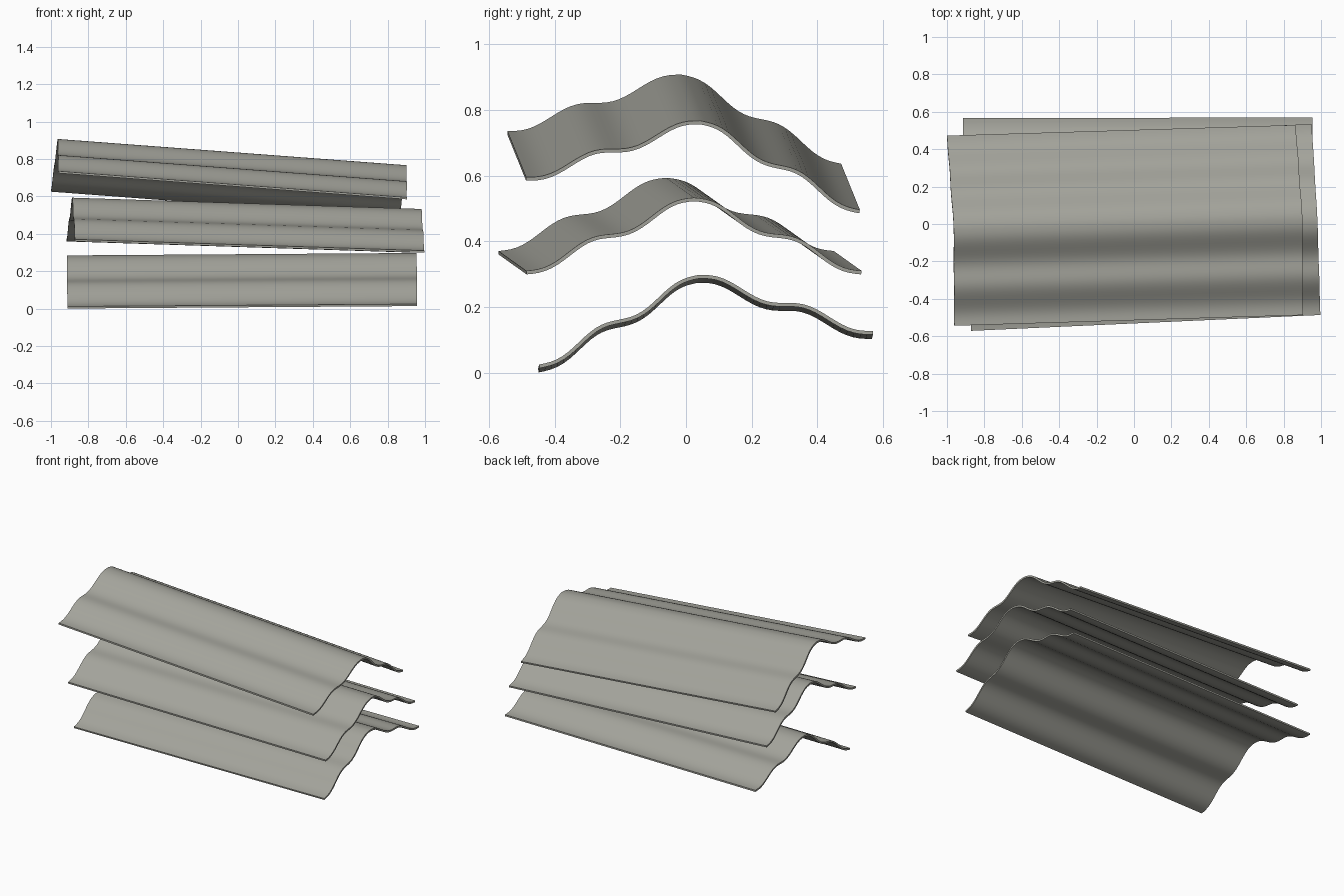
import bpy
from math import sin, pi, radians

cube = bpy.data.objects.get("Cube")
if cube:
    bpy.data.objects.remove(cube, do_unlink=True)

LENGTH, HALF_WIDTH, DROP, WAVE, THICK = 1.87, 0.511, 0.223, 0.014, 0.011
STEPS = 28

# Weathered warm grey
grey = bpy.data.materials.new("warm_grey")
grey.use_nodes = True
colour = (0.37, 0.37, 0.33, 1)
grey.diffuse_color = colour
grey.node_tree.nodes["Principled BSDF"].inputs["Base Color"].default_value = colour


def ridge_sheet(name, location, roll, pitch, yaw):
    """Wavy gabled sheet with its ridge along local x, through the origin."""
    verts = []
    for i in range(-STEPS, STEPS + 1):
        t = abs(i) / STEPS
        z = -DROP * t + WAVE * sin(4 * pi * t)
        y = HALF_WIDTH * i / STEPS
        verts += [(-LENGTH / 2, y, z), (LENGTH / 2, y, z)]
    faces = [(k, k + 1, k + 3, k + 2) for k in range(0, 4 * STEPS, 2)]
    mesh = bpy.data.meshes.new(name)
    mesh.from_pydata(verts, [], faces)
    mesh.materials.append(grey)
    sheet = bpy.data.objects.new(name, mesh)
    bpy.context.collection.objects.link(sheet)
    sheet.location = location
    sheet.rotation_euler = [radians(a) for a in (roll, pitch, yaw)]
    # Thickness below the top surface
    solid = sheet.modifiers.new("thickness", "SOLIDIFY")
    solid.thickness = THICK
    solid.offset = -1
    bpy.ops.object.select_all(action="DESELECT")
    sheet.select_set(True)
    bpy.context.view_layer.objects.active = sheet
    bpy.ops.object.modifier_apply(modifier=solid.name)
    bpy.ops.object.shade_smooth_by_angle(angle=radians(25))


# Loose stack of three sheets, each lying a little askew
ridge_sheet("bottom_sheet", (0.02, 0.037, 0.291), 5.75, -0.4, 0.1)
ridge_sheet("middle_sheet", (0.047, -0.018, 0.563), 0, 1.85, 2.6)
ridge_sheet("top_sheet", (-0.032, 0.015, 0.837), -5.6, 4.3, 1.75)
